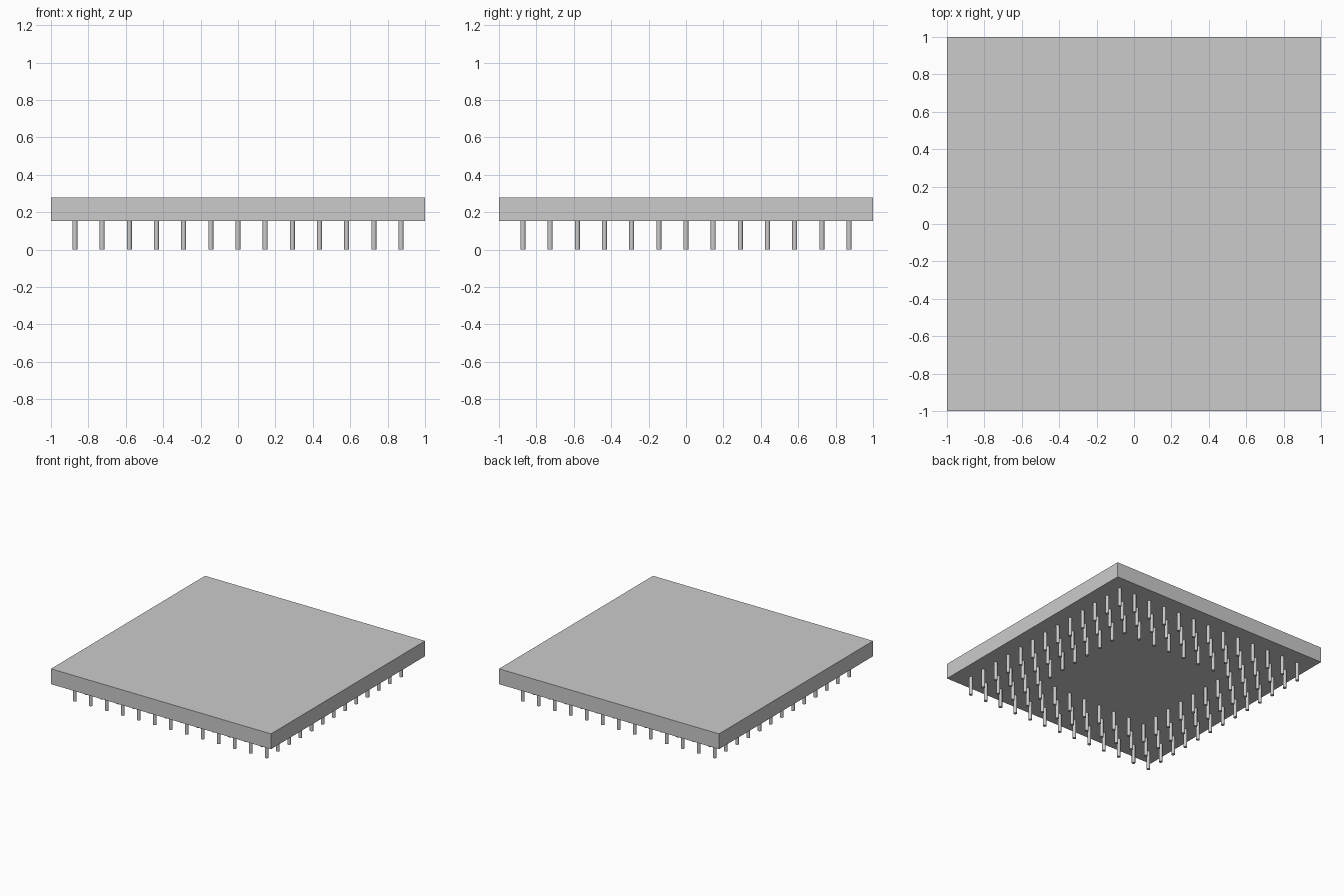
import bpy
import bmesh
from math import radians
from mathutils import Matrix, Vector

cube = bpy.data.objects.get("Cube")
if cube:
    bpy.data.objects.remove(cube, do_unlink=True)

PLATE_BOTTOM, PLATE_TOP = 0.152, 0.278
PINS_PER_SIDE, RINGS = 13, 3
PITCH = 0.1453
PIN_RADIUS = 0.0135


def make_material(name, color):
    mat = bpy.data.materials.new(name)
    mat.use_nodes = True
    mat.diffuse_color = color
    mat.node_tree.nodes["Principled BSDF"].inputs["Base Color"].default_value = color
    return mat


def make_object(name, bm, mat):
    mesh = bpy.data.meshes.new(name)
    bm.to_mesh(mesh)
    bm.free()
    mesh.materials.append(mat)
    obj = bpy.data.objects.new(name, mesh)
    bpy.context.collection.objects.link(obj)
    return obj


grey = make_material("light grey", (0.6, 0.6, 0.6, 1.0))

# Square package plate
bm = bmesh.new()
height = PLATE_TOP - PLATE_BOTTOM
center = Vector((0, 0, (PLATE_TOP + PLATE_BOTTOM) / 2))
bmesh.ops.create_cube(bm, size=1, matrix=Matrix.Translation(center) @ Matrix.Diagonal((2, 2, height, 1)))
make_object("package_plate", bm, grey)

# Concentric square rings of round pins under the plate
bm = bmesh.new()
last = PINS_PER_SIDE - 1
for i in range(PINS_PER_SIDE):
    for j in range(PINS_PER_SIDE):
        if min(i, j, last - i, last - j) >= RINGS:
            continue
        spot = Vector(((i - last / 2) * PITCH, (j - last / 2) * PITCH, PLATE_BOTTOM / 2))
        bmesh.ops.create_cone(bm, cap_ends=True, segments=16, radius1=PIN_RADIUS,
                              radius2=PIN_RADIUS, depth=PLATE_BOTTOM,
                              matrix=Matrix.Translation(spot))
pins = make_object("contact_pins", bm, grey)

# Smooth round sides with crisp pin tips
bpy.ops.object.select_all(action='DESELECT')
pins.select_set(True)
bpy.context.view_layer.objects.active = pins
bpy.ops.object.shade_smooth_by_angle(angle=radians(40))
